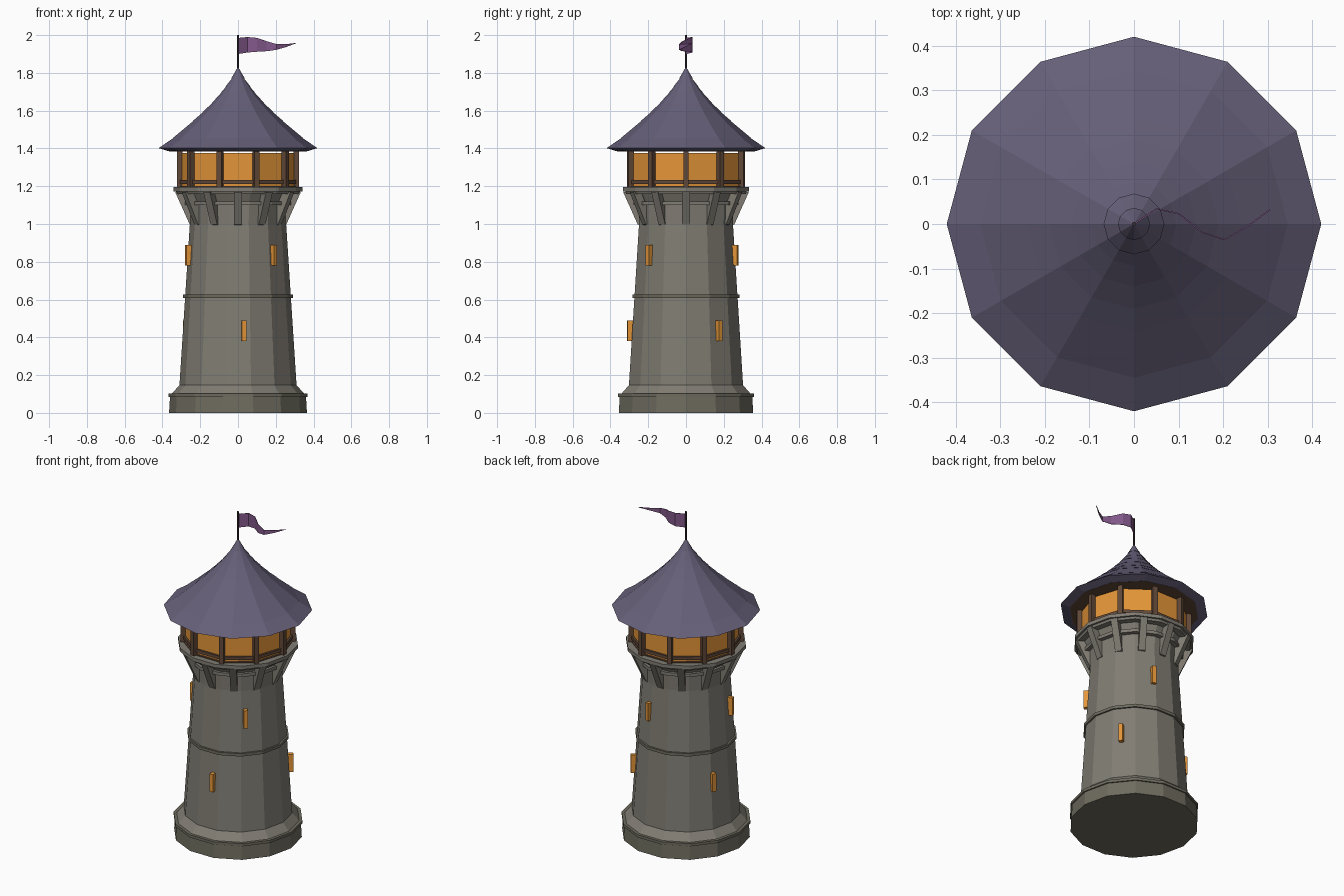
import bpy, bmesh, math
from math import sin, cos, pi, radians
from mathutils import Matrix

cube = bpy.data.objects.get("Cube")
if cube:
    bpy.data.objects.remove(cube, do_unlink=True)


def material(name, rgb):
    m = bpy.data.materials.new(name)
    m.use_nodes = True
    col = (*[c ** 2.2 for c in rgb], 1)
    m.diffuse_color = col
    m.node_tree.nodes["Principled BSDF"].inputs["Base Color"].default_value = col
    return m


STONE = material("warm grey stone", (.50, .485, .45))
DARK_STONE = material("dark stone", (.43, .42, .37))
ROOF = material("slate purple", (.40, .375, .47))
WOOD = material("brown timber", (.38, .29, .23))
GLOW = material("amber glow", (.89, .58, .23))
FLAG = material("plum cloth", (.51, .35, .54))
IRON = material("dark iron", (.25, .21, .22))


def finish(name, bm, mat):
    bmesh.ops.recalc_face_normals(bm, faces=bm.faces)
    me = bpy.data.meshes.new(name)
    bm.to_mesh(me)
    bm.free()
    me.materials.append(mat)
    ob = bpy.data.objects.new(name, me)
    bpy.context.scene.collection.objects.link(ob)
    return ob


def lathe(name, profile, sides, mat, hollow=False):
    """Turn (radius, z) points around z; hollow profiles close on themselves."""
    bm = bmesh.new()
    rings = [[bm.verts.new((r * cos(2 * pi * k / sides), r * sin(2 * pi * k / sides), z))
              for k in range(sides)] for r, z in profile]
    pairs = list(zip(rings, rings[1:]))
    if hollow:
        pairs.append((rings[-1], rings[0]))
    else:
        bm.faces.new(rings[0])
        bm.faces.new(rings[-1])
    for a, b in pairs:
        for k in range(sides):
            j = (k + 1) % sides
            bm.faces.new((a[k], a[j], b[j], b[k]))
    return finish(name, bm, mat)


def band(name, r_in, r_out, z0, z1, sides, mat):
    return lathe(name, [(r_in, z0), (r_out, z0), (r_out, z1), (r_in, z1)], sides, mat, True)


def radial_prism(name, outline, width, angle, mat):
    """Extrude an (r, z) outline sideways and swing it to an angle."""
    bm = bmesh.new()
    face = bm.faces.new([bm.verts.new((r, -width / 2, z)) for r, z in outline])
    ext = bmesh.ops.extrude_face_region(bm, geom=[face])
    moved = [g for g in ext["geom"] if isinstance(g, bmesh.types.BMVert)]
    bmesh.ops.translate(bm, verts=moved, vec=(0, width, 0))
    bm.transform(Matrix.Rotation(angle, 4, 'Z'))
    return finish(name, bm, mat)


def radial_box(name, r0, r1, z0, z1, width, angle, mat):
    return radial_prism(name, [(r0, z0), (r1, z0), (r1, z1), (r0, z1)], width, angle, mat)


# Masonry: plinth, tapering shaft, string courses and gallery
N = 14
lathe("plinth", [(.365, 0), (.36, .085)], N, DARK_STONE)
band("plinth_band", .25, .368, .085, .102, N, DARK_STONE)
lathe("shaft", [(.352, .1), (.31, .147), (.255, 1.0), (.258, 1.1), (.29, 1.165)], N, STONE)
band("middle_course", .24, .29, .608, .626, N, DARK_STONE)
band("upper_course", .2, .285, 1.1, 1.12, N, STONE)
lathe("gallery_floor", [(.325, 1.16), (.33, 1.173), (.342, 1.173), (.342, 1.195)], N, STONE)

# Slanted brackets carrying the gallery
for i in range(12):
    radial_prism(f"bracket_{i + 1}",
                 [(.225, .987), (.256, .998), (.333, 1.17), (.26, 1.17)],
                 .04, i * pi / 6, STONE)

# Slit windows winding round the shaft
for i in range(3):
    turn = i * 2 * pi / 3
    radial_box(f"upper_window_{i + 1}", .24, .285, .78, .89, .024, radians(-46) + turn, GLOW)
    radial_box(f"lower_window_{i + 1}", .265, .312, .38, .49, .024, radians(-84) + turn, GLOW)

# Lantern room: glowing panes, timber posts and rails
lathe("lantern_panes", [(.3, 1.195), (.3, 1.376)], 10, GLOW)
band("lower_rail", .285, .312, 1.213, 1.233, 10, WOOD)
band("sill", .285, .312, 1.19, 1.2, 10, WOOD)
for i in range(10):
    radial_box(f"lantern_post_{i + 1}", .295, .324, 1.19, 1.39, .028, i * pi / 5, WOOD)

# Roof: overlapping slate tiers on a bell curve
tiers = [(.42, 1.402), (.345, 1.455), (.24, 1.545), (.19, 1.59), (.14, 1.64),
         (.095, 1.69), (.068, 1.725), (.036, 1.77), (.008, 1.825)]
profile = [(.37, 1.386)]
for (r0, z0), (r1, z1) in zip(tiers, tiers[1:]):
    profile += [(r0, z0), (r1 - .004, z1 + .001)]
lathe("roof", profile, 12, ROOF)
lathe("roof_soffit", [(.366, 1.384), (.36, 1.39)], 12, WOOD)

# Flagpole and waving pennant
lathe("flagpole", [(.005, 1.8), (.005, 2.0)], 8, IRON)
edges = [(1.9, 1.985), (1.908, 1.99), (1.912, 1.985), (1.915, 1.967),
         (1.922, 1.953), (1.937, 1.952), (1.956, 1.958)]
bm = bmesh.new()
cols = []
for i, (low, high) in enumerate(edges):
    x = .305 * i / (len(edges) - 1)
    y = .036 * sin(2 * pi * x / .26)
    cols.append([bm.verts.new((x, y, z)) for z in (low, high)])
for a, b in zip(cols, cols[1:]):
    bm.faces.new((a[0], b[0], b[1], a[1]))
pennant = finish("pennant", bm, FLAG)
solid = pennant.modifiers.new("cloth", 'SOLIDIFY')
solid.thickness = .003
solid.offset = 0
